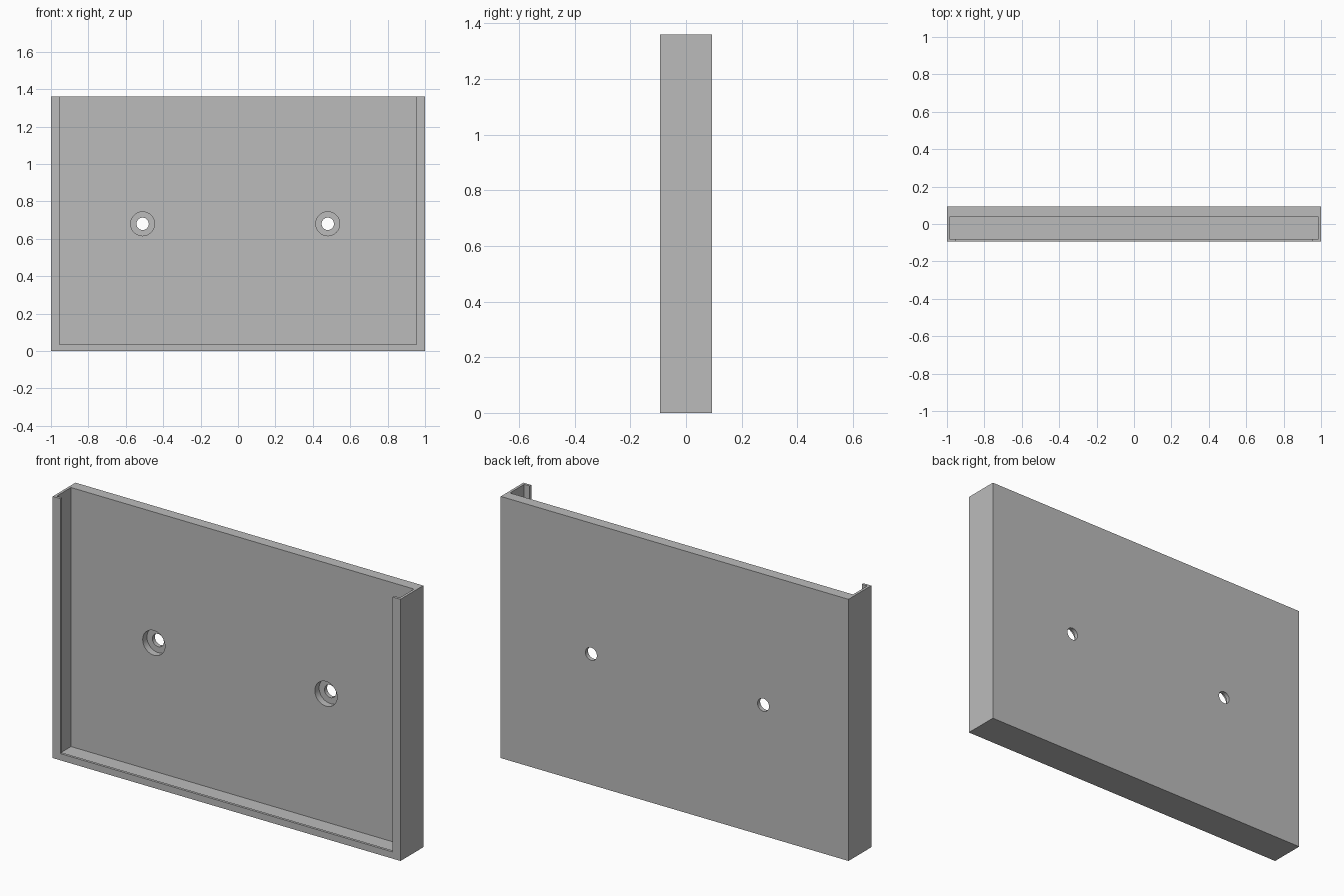
import bpy
import math

default_cube = bpy.data.objects.get("Cube")
if default_cube:
    bpy.data.objects.remove(default_cube, do_unlink=True)

W, D, H = 1.0, 0.0935, 1.36       # half width, half depth, height
PLATE_FRONT = 0.037               # front surface of the back plate
LIP_BACK = -0.08                  # rear surface of the retaining lip
WALL = 0.0135                     # side wall and floor thickness
LIP_SIDE, LIP_BOTTOM = 0.045, 0.035
OVER = 0.1                        # how far cutters reach past the body

grey = bpy.data.materials.new("plain grey")
grey.use_nodes = True
grey.diffuse_color = (0.5, 0.5, 0.5, 1)
grey.node_tree.nodes["Principled BSDF"].inputs["Base Color"].default_value = (0.5, 0.5, 0.5, 1)


def box(name, low, high):
    """Box between two opposite corners."""
    bpy.ops.mesh.primitive_cube_add(size=1, location=[(a + b) / 2 for a, b in zip(low, high)])
    obj = bpy.context.object
    obj.name = name
    obj.scale = [b - a for a, b in zip(low, high)]
    bpy.ops.object.transform_apply(location=True, rotation=True, scale=True)
    return obj


def bore(name, x, radius, front, back):
    """Round cutter running front to back."""
    bpy.ops.mesh.primitive_cylinder_add(
        vertices=48, radius=radius, depth=back - front,
        location=(x, (front + back) / 2, H / 2), rotation=(math.pi / 2, 0, 0))
    obj = bpy.context.object
    obj.name = name
    return obj


# Solid tray body
tray = box("wall_tray", (-W, -D, 0), (W, D, H))
tray.data.materials.append(grey)

# Pocket behind the lip, and the front window that leaves a U-shaped lip
cutters = [
    box("pocket_cutter", (-W + WALL, LIP_BACK, WALL), (W - WALL, PLATE_FRONT, H + OVER)),
    box("window_cutter", (-W + LIP_SIDE, -D - OVER, LIP_BOTTOM),
        (W - LIP_SIDE, (LIP_BACK + PLATE_FRONT) / 2, H + OVER)),
]

# Counterbored screw holes
for side, x in (("right", -0.51), ("left", 0.48)):
    cutters.append(bore(side + "_screw_head_cutter", x, 0.064, 0, PLATE_FRONT + 0.035))
    cutters.append(bore(side + "_screw_hole_cutter", x, 0.033, 0.01, D + OVER))

# Cut everything out of the body, then drop the cutters
for cutter in cutters:
    cutter.hide_render = True
    cut = tray.modifiers.new(cutter.name, "BOOLEAN")
    cut.operation = "DIFFERENCE"
    cut.solver = "EXACT"
    cut.object = cutter

bpy.ops.object.select_all(action="DESELECT")
tray.select_set(True)
bpy.context.view_layer.objects.active = tray
for cutter in cutters:
    bpy.ops.object.modifier_apply(modifier=cutter.name)
    bpy.data.objects.remove(cutter, do_unlink=True)
bpy.ops.object.shade_smooth_by_angle(angle=math.radians(30))
